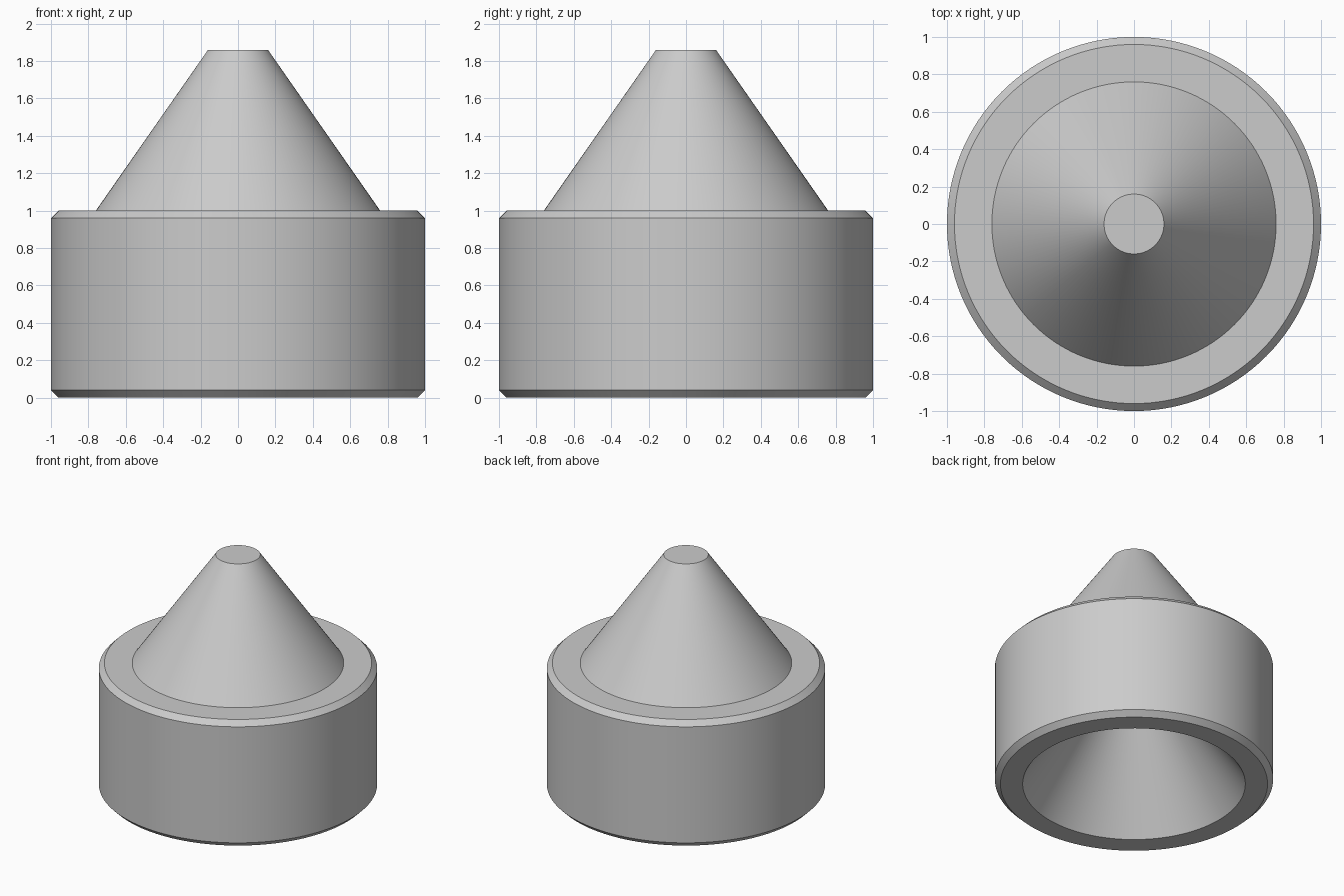
import bpy, bmesh, math

if "Cube" in bpy.data.objects:
    bpy.data.objects.remove(bpy.data.objects["Cube"], do_unlink=True)

SEGMENTS = 128

# Single plain grey
grey = bpy.data.materials.new("plain_grey")
grey.use_nodes = True
colour = (0.6, 0.6, 0.6, 1)
grey.diffuse_color = colour
grey.node_tree.nodes["Principled BSDF"].inputs["Base Color"].default_value = colour


def lathe(name, profile):
    """Spin a (radius, height) profile, ordered from bottom to top, around z."""
    bm = bmesh.new()
    points = [bm.verts.new((r, 0, z)) for r, z in profile]
    edges = [bm.edges.new(pair) for pair in zip(points, points[1:])]
    bmesh.ops.spin(bm, geom=points + edges, cent=(0, 0, 0), axis=(0, 0, 1),
                   angle=math.tau, steps=SEGMENTS, use_merge=True)
    bmesh.ops.remove_doubles(bm, verts=bm.verts, dist=1e-5)
    # Close the flat ends of the outer cone and of the recess
    bmesh.ops.holes_fill(bm, edges=[e for e in bm.edges if e.is_boundary], sides=0)
    bmesh.ops.recalc_face_normals(bm, faces=bm.faces)
    mesh = bpy.data.meshes.new(name)
    bm.to_mesh(mesh)
    bm.free()
    mesh.materials.append(grey)
    obj = bpy.data.objects.new(name, mesh)
    bpy.context.collection.objects.link(obj)
    bpy.ops.object.select_all(action='DESELECT')
    obj.select_set(True)
    bpy.context.view_layer.objects.active = obj
    bpy.ops.object.shade_smooth_by_angle(angle=math.radians(25))
    return obj


# Chamfered drum with a truncated cone on top and a matching conical recess below
lathe("cone_topped_drum", [
    (0.20, 0.86), (0.80, 0),        # recess wall
    (0.96, 0), (1, 0.04),           # underside and lower chamfer
    (1, 0.96), (0.96, 1),           # drum wall and upper chamfer
    (0.76, 1), (0.16, 1.86),        # shoulder and cone
])
